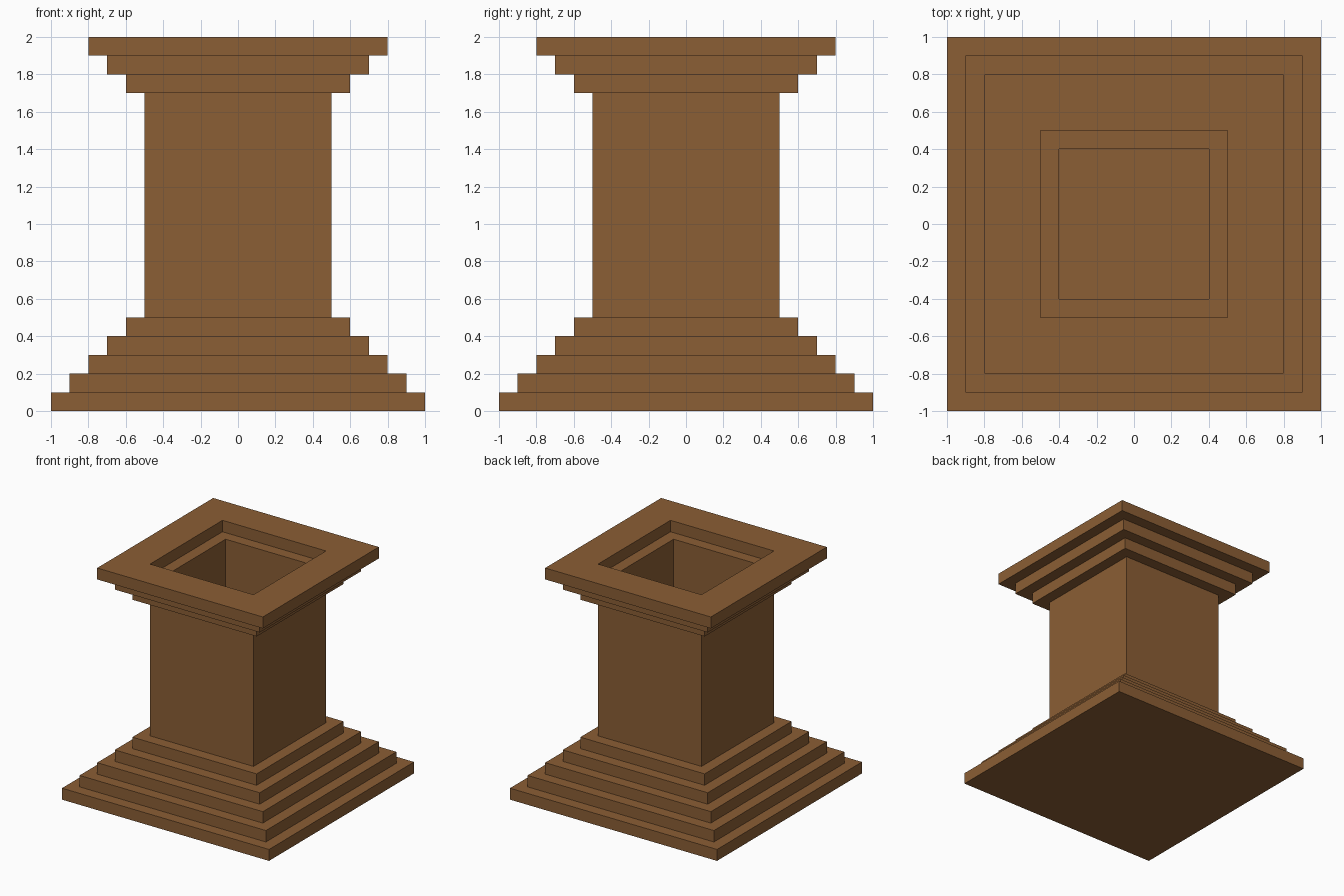
import bpy
import bmesh

STEP = 0.1
CORNERS = ((1, -1), (1, 1), (-1, 1), (-1, -1))

cube = bpy.data.objects.get("Cube")
if cube:
    bpy.data.objects.remove(cube, do_unlink=True)

# Single brown finish
brown = bpy.data.materials.new("warm_brown")
brown.use_nodes = True
colour = (0.258, 0.112, 0.035, 1)
brown.diffuse_color = colour
bsdf = next(n for n in brown.node_tree.nodes if n.type == "BSDF_PRINCIPLED")
bsdf.inputs["Base Color"].default_value = colour
bsdf.inputs["Roughness"].default_value = 0.8


def square_lathe(name, profile, close_start=False, close_end=False):
    """Sweep (half width, height) points around a square."""
    bm = bmesh.new()
    rings = [[bm.verts.new((x * r, y * r, z)) for x, y in CORNERS]
             for r, z in profile]
    for low, high in zip(rings, rings[1:]):
        for i in range(4):
            j = (i + 1) % 4
            bm.faces.new((low[i], low[j], high[j], high[i]))
    if close_start:
        bm.faces.new(rings[0][::-1])
    if close_end:
        bm.faces.new(rings[-1])
    mesh = bpy.data.meshes.new(name)
    bm.to_mesh(mesh)
    bm.free()
    mesh.materials.append(brown)
    obj = bpy.data.objects.new(name, mesh)
    bpy.context.collection.objects.link(obj)
    return obj


def stairs(widths, bottom):
    """Profile of stacked slabs, one step high each."""
    return [(w, bottom + STEP * (i + k)) for i, w in enumerate(widths)
            for k in (0, 1)]


# Stepped base narrowing up to the shaft
square_lathe("stepped_base",
             stairs((1.0, 0.9, 0.8, 0.7, 0.6), 0) + [(0.5, 0.5)],
             close_start=True)

# Plain square shaft
square_lathe("shaft", [(0.5, 0.5), (0.5, 1.7)])

# Flared capital with its recessed opening
square_lathe("stepped_capital",
             [(0.5, 1.7)] + stairs((0.6, 0.7, 0.8), 1.7)
             + [(0.5, 2.0), (0.5, 1.9), (0.4, 1.9)])

# Hollow bore and its floor
square_lathe("inner_bore", [(0.4, 1.9), (0.4, 0.1)], close_end=True)
